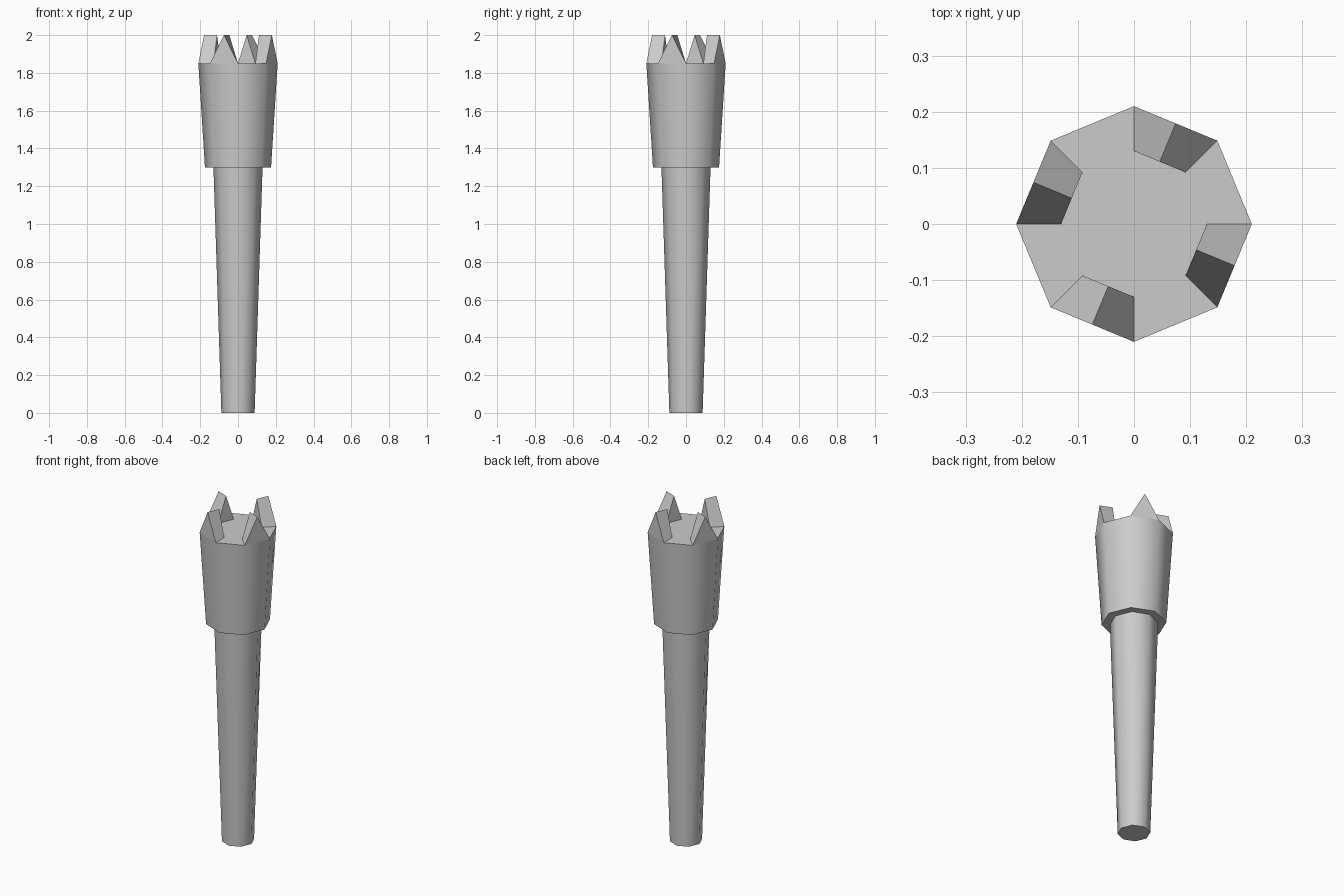
import bpy, bmesh, math
from mathutils import Vector

if "Cube" in bpy.data.objects:
    bpy.data.objects.remove(bpy.data.objects["Cube"])

SIDES = 8


def corner(i, r, z):
    a = 2 * math.pi * i / SIDES
    return Vector((r * math.cos(a), r * math.sin(a), z))


def finish(name, bm, smooth):
    bmesh.ops.recalc_face_normals(bm, faces=bm.faces)
    me = bpy.data.meshes.new(name)
    bm.to_mesh(me)
    bm.free()
    ob = bpy.data.objects.new(name, me)
    bpy.context.collection.objects.link(ob)
    if smooth:
        bpy.ops.object.select_all(action='DESELECT')
        ob.select_set(True)
        bpy.context.view_layer.objects.active = ob
        bpy.ops.object.shade_smooth_by_angle(angle=math.radians(50))
    return ob


def lathe(name, profile, cap_bottom=False, cap_top=False):
    """Eight-sided turned shape from (radius, z) pairs, bottom to top."""
    bm = bmesh.new()
    rings = [[bm.verts.new(corner(i, r, z)) for i in range(SIDES)] for r, z in profile]
    for lo, hi in zip(rings, rings[1:]):
        for i in range(SIDES):
            j = (i + 1) % SIDES
            bm.faces.new((lo[i], lo[j], hi[j], hi[i]))
    if cap_bottom:
        bm.faces.new(rings[0][::-1])
    if cap_top:
        bm.faces.new(rings[-1])
    return finish(name, bm, True)


def tooth(name, i):
    """Wedge over one rim side, with its ridge across the middle."""
    bm = bmesh.new()
    ends = []
    for r in (0.21, 0.13):
        a, b = corner(i, r, 1.85), corner(i + 1, r, 1.85)
        tip = (a + b) / 2
        tip.z = 2.0
        ends.append([bm.verts.new(p) for p in (a, b, tip)])
    outer, inner = ends
    bm.faces.new(outer)
    bm.faces.new(inner[::-1])
    for k in range(3):
        n = (k + 1) % 3
        bm.faces.new((outer[k], inner[k], inner[n], outer[n]))
    return finish(name, bm, False)


# tapered grip
lathe("handle", [(0.088, 0), (0.13, 1.3)], cap_bottom=True)

# flared head with a stepped underside
lathe("head", [(0.13, 1.3), (0.175, 1.3), (0.21, 1.85)], cap_top=True)

# four teeth on every other rim side
for n in range(4):
    tooth(f"tooth_{n + 1}", 2 * n + 1)
